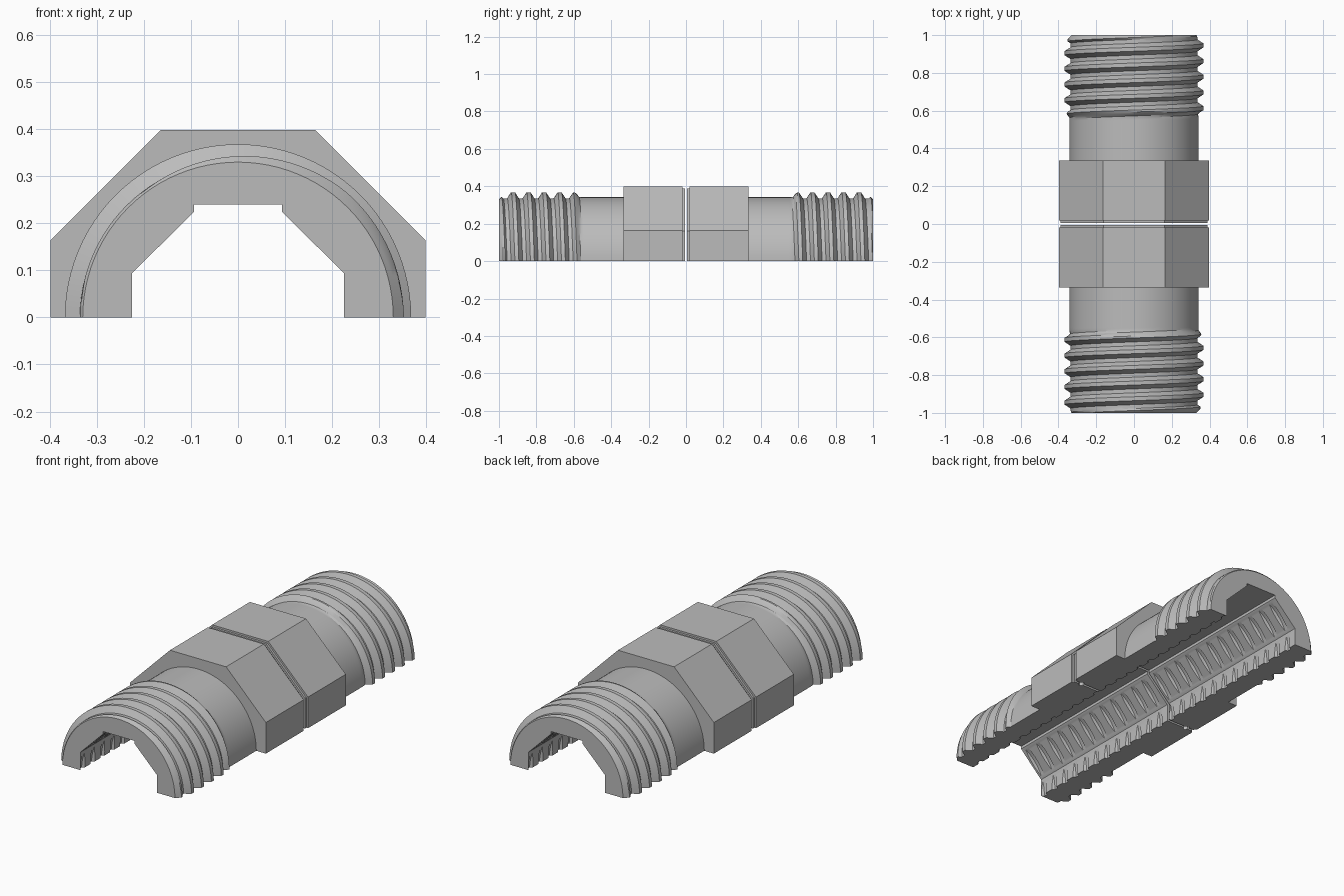
import bpy, bmesh, math
from mathutils import Matrix

cube = bpy.data.objects.get("Cube")
if cube:
    bpy.data.objects.remove(cube, do_unlink=True)

PITCH = 0.083
GAP = 0.006          # half of the slit between the two fittings

metal = bpy.data.materials.new("grey metal")
metal.use_nodes = True
metal.diffuse_color = (0.5, 0.5, 0.5, 1)
metal.node_tree.nodes["Principled BSDF"].inputs["Base Color"].default_value = (0.5, 0.5, 0.5, 1)


def clamp(v, lo=0.0, hi=1.0):
    return max(lo, min(hi, v))


def finish(name, bm):
    bmesh.ops.recalc_face_normals(bm, faces=bm.faces)
    mesh = bpy.data.meshes.new(name)
    bm.to_mesh(mesh)
    bm.free()
    mesh.materials.append(metal)
    obj = bpy.data.objects.new(name, mesh)
    bpy.context.collection.objects.link(obj)
    return obj


def prism(name, outline, y0, y1):
    """Extrude an outline in x and z along y."""
    bm = bmesh.new()
    face = bm.faces.new([bm.verts.new((x, y0, z)) for x, z in outline])
    top = bmesh.ops.extrude_face_region(bm, geom=[face])["geom"]
    bmesh.ops.translate(bm, vec=(0, y1 - y0, 0),
                        verts=[v for v in top if isinstance(v, bmesh.types.BMVert)])
    return finish(name, bm)


def octagon(apothem):
    r = apothem / math.cos(math.pi / 8)
    return [(r * math.cos(math.pi * (k + 0.5) / 4), r * math.sin(math.pi * (k + 0.5) / 4))
            for k in range(8)]


def helix_solid(name, y0, y1, crest_y, crest, depth, envelope, cols):
    """Closed solid of revolution along y whose rows follow a helical thread."""
    bm = bmesh.new()
    steps = 8
    first = math.floor((y0 - crest_y) / PITCH - 2) * steps
    last = math.ceil((y1 - crest_y) / PITCH + 2) * steps
    rows = []
    for j in range(first, last + 1):
        row = []
        for i in range(cols + 1):
            turn = i / cols - 0.5
            y = clamp(crest_y + PITCH * (j / steps - turn), y0, y1)
            f = (y - crest_y) / PITCH + turn
            t = abs((f + 0.5) % 1 - 0.5) * 2
            r = envelope(y, crest - depth * clamp((t - 0.25) / 0.5))
            a = math.tau * turn + math.pi / 2
            row.append(bm.verts.new((r * math.cos(a), y, r * math.sin(a))))
        rows.append(row)
    for low, high in zip(rows, rows[1:]):
        for i in range(cols):
            bm.faces.new((low[i], low[i + 1], high[i + 1], high[i]))
    bm.faces.new(rows[0][:cols])
    bm.faces.new(rows[-1][:cols])
    bmesh.ops.remove_doubles(bm, verts=bm.verts, dist=0.00002)
    bmesh.ops.triangulate(bm, faces=[f for f in bm.faces if len(f.verts) == 4])
    return finish(name, bm)


def combine(target, tool, operation):
    mod = target.modifiers.new(operation, "BOOLEAN")
    mod.object, mod.operation, mod.solver = tool, operation, "EXACT"
    graph = bpy.context.evaluated_depsgraph_get()
    baked = bpy.data.meshes.new_from_object(target.evaluated_get(graph))
    target.modifiers.clear()
    target.data = baked
    bpy.data.objects.remove(tool, do_unlink=True)


# Barrel with the outside thread, run-out and chamfered end
def outer_envelope(y, r):
    r = 0.342 + (r - 0.342) * clamp((y - 0.565) / 0.03)
    return min(r, 0.33 + (1 - y) * 1.0)


fitting = helix_solid("rear_fitting", 0.05, 1.0, 0.925, 0.368, 0.032, outer_envelope, 96)

# Octagonal collar with a small step at the joint
combine(fitting, prism("collar", octagon(0.398), 0.018, 0.335), "UNION")
combine(fitting, prism("collar_step", octagon(0.388), GAP, 0.1), "UNION")

# Faceted bore with a shallow slot along its roof
half = [(0.225, -0.1), (0.225, 0.094), (0.093, 0.225), (0.093, 0.24)]
bore = half + [(-x, z) for x, z in reversed(half)]
combine(fitting, prism("bore", bore, -0.1, 1.1), "DIFFERENCE")

# Inside thread, cutting only into the flats of the bore
inner = helix_solid("inner_thread", -0.05, 1.05, 0.96, 0.2385, 0.034, lambda y, r: r, 64)
combine(fitting, inner, "DIFFERENCE")

# Seal groove in the joint face
bm = bmesh.new()
ring = bmesh.ops.create_circle
sections = []
for i in range(64):
    a = math.tau * i / 64
    sections.append([bm.verts.new(((0.345 + dr) * math.cos(a), GAP + dy, (0.345 + dr) * math.sin(a)))
                     for dr, dy in ((0.014, 0), (0, 0.014), (-0.014, 0), (0, -0.014))])
for i in range(64):
    a, b = sections[i], sections[(i + 1) % 64]
    for k in range(4):
        bm.faces.new((a[k], a[(k + 1) % 4], b[(k + 1) % 4], b[k]))
combine(fitting, finish("seal_groove", bm), "DIFFERENCE")

# Remove the lower half
lower = prism("lower_half", [(-1, -1), (1, -1), (1, 0), (-1, 0)], -0.5, 1.5)
combine(fitting, lower, "DIFFERENCE")

# Smooth the round faces and keep the edges sharp
bpy.ops.object.select_all(action="DESELECT")
fitting.select_set(True)
bpy.context.view_layer.objects.active = fitting
bpy.ops.object.shade_smooth_by_angle(angle=math.radians(25))

# The front fitting is the rear one turned half way round
front = fitting.copy()
front.data = fitting.data.copy()
front.name = "front_fitting"
front.data.transform(Matrix.Rotation(math.pi, 4, "Z"))
bpy.context.collection.objects.link(front)
